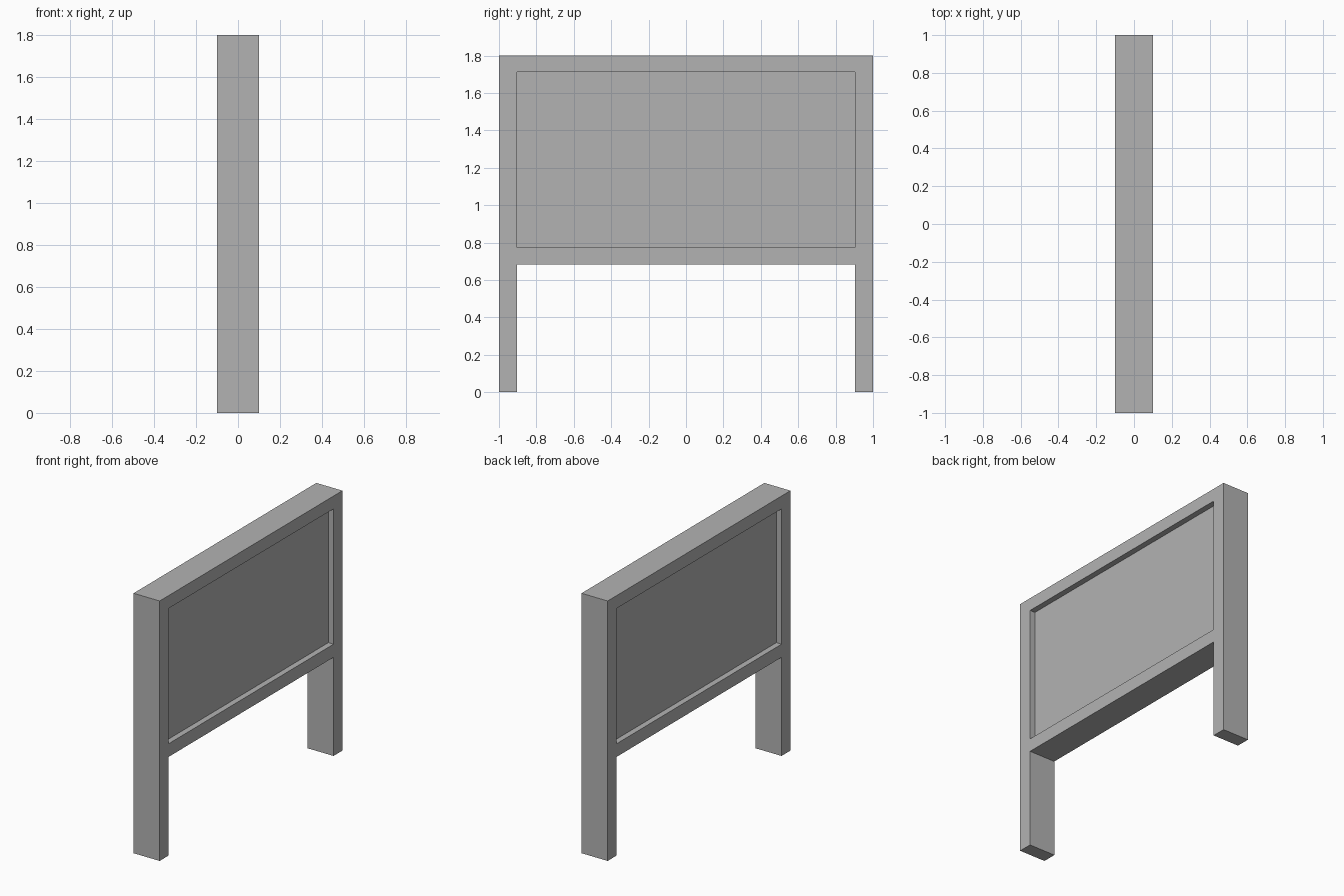
import bpy
import bmesh

cube = bpy.data.objects.get("Cube")
if cube:
    bpy.data.objects.remove(cube, do_unlink=True)

GREY = (0.45, 0.45, 0.45, 1.0)
DEPTH, PANEL_DEPTH = 0.2, 0.12
YS = (-1.0, -0.903, 0.903, 1.0)            # post edges
ZS = (0.0, 0.683, 0.774, 1.711, 1.8)       # rail edges

mat = bpy.data.materials.new("grey")
mat.use_nodes = True
mat.diffuse_color = GREY
mat.node_tree.nodes["Principled BSDF"].inputs["Base Color"].default_value = GREY


def slab(name, cells, thickness):
    """Upright slab made of (column, row) cells, thickened evenly about x = 0."""
    bm = bmesh.new()
    for c, r in cells:
        corners = [(c, r), (c + 1, r), (c + 1, r + 1), (c, r + 1)]
        bm.faces.new([bm.verts.new((0, YS[i], ZS[j])) for i, j in corners])
    bmesh.ops.remove_doubles(bm, verts=bm.verts, dist=0.0001)
    mesh = bpy.data.meshes.new(name)
    bm.to_mesh(mesh)
    bm.free()
    mesh.materials.append(mat)
    obj = bpy.data.objects.new(name, mesh)
    bpy.context.collection.objects.link(obj)
    mod = obj.modifiers.new("thickness", 'SOLIDIFY')
    mod.thickness = thickness
    mod.offset = 0


# Two full-height posts joined by a lower and an upper rail
posts = [(c, r) for c in (0, 2) for r in range(4)]
rails = [(1, 1), (1, 3)]
slab("frame", posts + rails, DEPTH)

# Board set back from both sides of the frame
slab("panel", [(1, 2)], PANEL_DEPTH)
